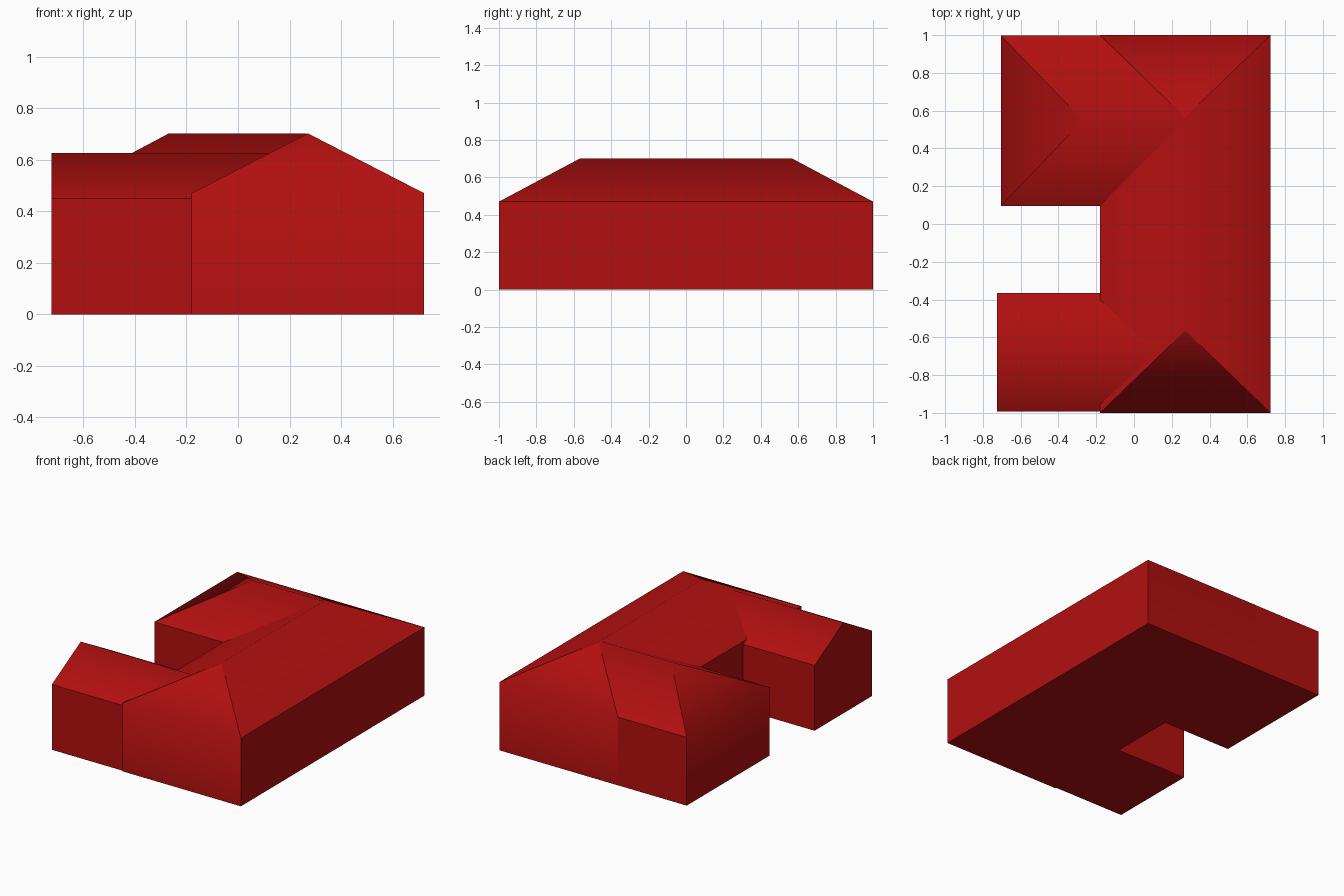
import bpy
import bmesh

if "Cube" in bpy.data.objects:
    bpy.data.objects.remove(bpy.data.objects["Cube"], do_unlink=True)

red = bpy.data.materials.new("red")
red.use_nodes = True
red.diffuse_color = (0.45, 0.005, 0.005, 1)
red.node_tree.nodes["Principled BSDF"].inputs["Base Color"].default_value = red.diffuse_color


def building(name, along, across, eave, ridge, hips, axis):
    """Walls and roof; hips are the ridge insets at each end (0 = gable)."""
    bm = bmesh.new()

    def vert(u, v, z):
        return bm.verts.new((u, v, z) if axis == "x" else (v, u, z))

    corners = [(along[0], across[0]), (along[1], across[0]),
               (along[1], across[1]), (along[0], across[1])]
    base = [vert(u, v, 0) for u, v in corners]
    top = [vert(u, v, eave) for u, v in corners]
    middle = sum(across) / 2
    start = vert(along[0] + hips[0], middle, ridge)
    end = vert(along[1] - hips[1], middle, ridge)

    # floor, long walls and long roof slopes
    bm.faces.new(base)
    for i, peaks in ((0, (end, start)), (2, (start, end))):
        bm.faces.new((base[i], base[i + 1], top[i + 1], top[i]))
        bm.faces.new((top[i], top[i + 1], *peaks))

    # end walls, with a hip slope or a gable above
    soft = [{start, end}]
    for i, peak, hip in ((1, end, hips[1]), (3, start, hips[0])):
        j = (i + 1) % 4
        if hip:
            bm.faces.new((base[i], base[j], top[j], top[i]))
            bm.faces.new((top[i], top[j], peak))
            soft.append({top[i], top[j]})
        else:
            bm.faces.new((base[i], base[j], top[j], peak, top[i]))
    bmesh.ops.recalc_face_normals(bm, faces=bm.faces)

    # only the ridge and the hipped end eaves are rounded off in shading
    for face in bm.faces:
        face.smooth = True
    for edge in bm.edges:
        edge.smooth = set(edge.verts) in soft

    mesh = bpy.data.meshes.new(name)
    bm.to_mesh(mesh)
    bm.free()
    mesh.materials.append(red)
    obj = bpy.data.objects.new(name, mesh)
    bpy.context.collection.objects.link(obj)


# main block, hipped at both ends
building("main_block", (-1, 1), (-0.18, 0.722), 0.47, 0.702, (0.435, 0.435), "y")
# rear wing, hipped at its outer end and running into the main ridge
building("rear_wing", (-0.705, 0.265), (0.096, 0.999), 0.47, 0.701, (0.435, 0), "x")
# front wing, lower and gabled
building("front_wing", (-0.724, 0.115), (-0.992, -0.365), 0.45, 0.625, (0, 0), "x")
